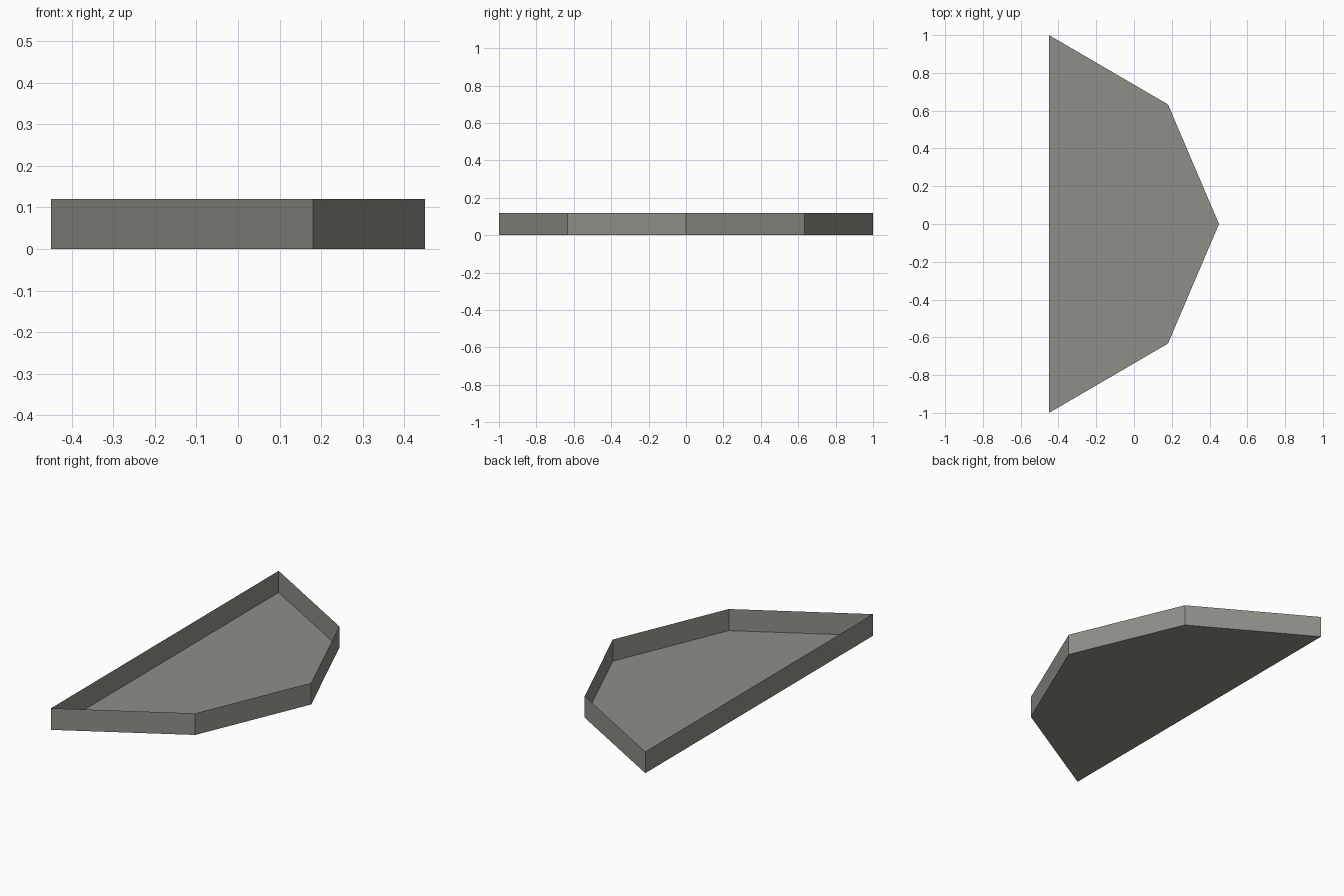
import bpy, bmesh

if "Cube" in bpy.data.objects:
    bpy.data.objects.remove(bpy.data.objects["Cube"])

HEIGHT = 0.12

# One stone-grey colour
mat = bpy.data.materials.new("warm_grey")
mat.diffuse_color = (0.275, 0.275, 0.248, 1)
mat.use_nodes = True
mat.node_tree.nodes["Principled BSDF"].inputs["Base Color"].default_value = mat.diffuse_color

# Half-octagon outline, mirrored across y = 0
half = [(-0.45, -1.0), (0.18, -0.633)]
outline = half + [(0.45, 0.0)] + [(x, -y) for x, y in reversed(half)]

# Open tray: thin floor with upright sheet walls
bm = bmesh.new()
floor = bm.faces.new([bm.verts.new((x, y, 0)) for x, y in outline])
walls = bmesh.ops.extrude_edge_only(bm, edges=list(floor.edges))
rim = [g for g in walls["geom"] if isinstance(g, bmesh.types.BMVert)]
bmesh.ops.translate(bm, verts=rim, vec=(0, 0, HEIGHT))

# Floor and walls face outward
bmesh.ops.recalc_face_normals(bm, faces=bm.faces)
bm.normal_update()
if floor.normal.z > 0:
    bmesh.ops.reverse_faces(bm, faces=bm.faces)

mesh = bpy.data.meshes.new("open_tray")
bm.to_mesh(mesh)
bm.free()
mesh.materials.append(mat)
tray = bpy.data.objects.new("open_tray", mesh)
bpy.context.collection.objects.link(tray)
